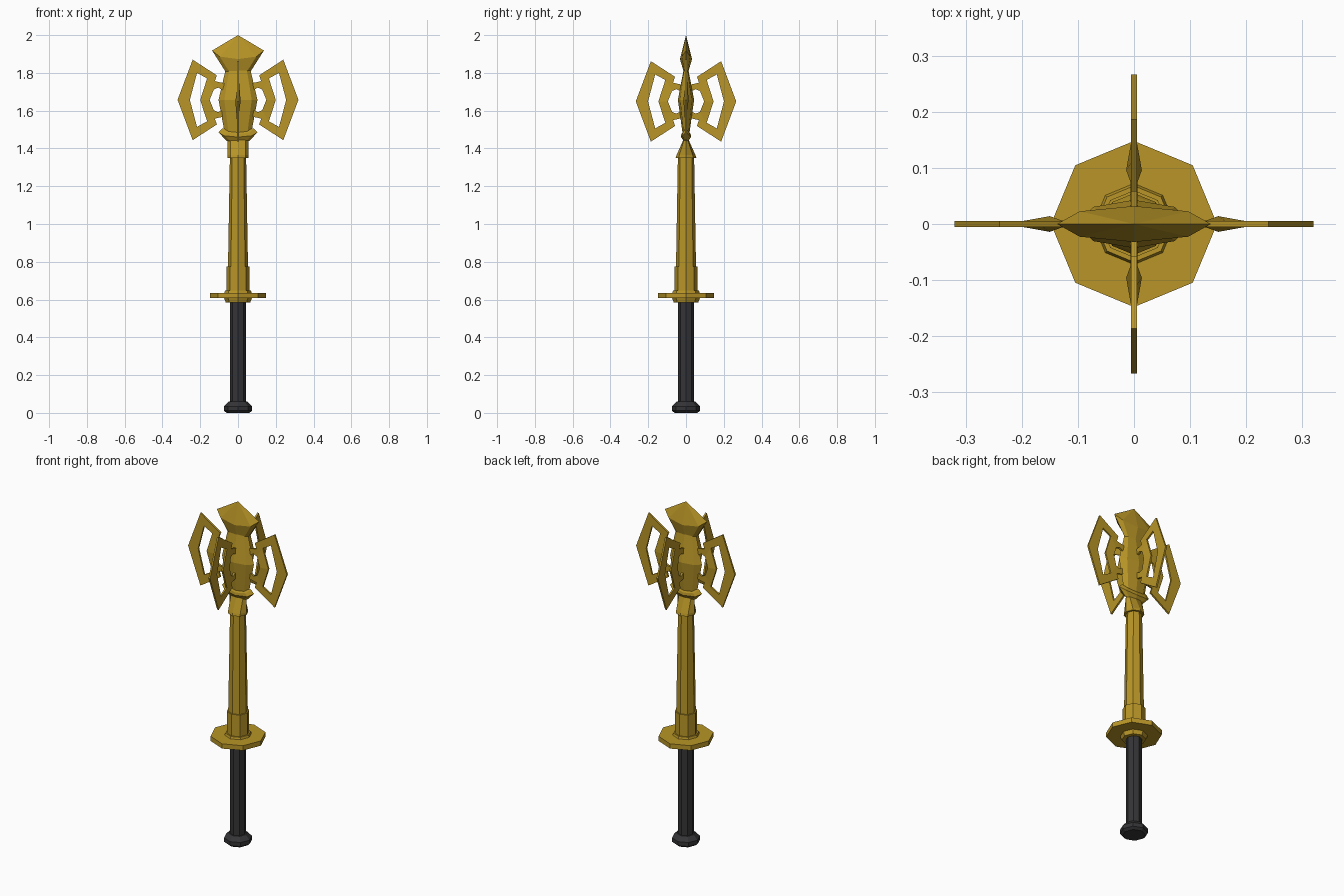
import bpy, bmesh
from math import sin, cos, pi
from mathutils import Matrix

if "Cube" in bpy.data.objects:
    bpy.data.objects.remove(bpy.data.objects["Cube"])


def material(name, rgb):
    m = bpy.data.materials.new(name)
    m.diffuse_color = (*rgb, 1)
    m.use_nodes = True
    m.node_tree.nodes["Principled BSDF"].inputs["Base Color"].default_value = m.diffuse_color
    return m


GOLD = material("gold", (0.48, 0.30, 0.02))
DARK = material("dark_grip", (0.035, 0.035, 0.038))


def finish(name, bm, mat):
    bmesh.ops.remove_doubles(bm, verts=bm.verts, dist=1e-5)
    bmesh.ops.recalc_face_normals(bm, faces=bm.faces)
    me = bpy.data.meshes.new(name)
    bm.to_mesh(me)
    bm.free()
    me.materials.append(mat)
    ob = bpy.data.objects.new(name, me)
    bpy.context.collection.objects.link(ob)
    return ob


def loft(name, rings, mat=GOLD, n=8):
    """Stack of octagons: (rx, ry, z, dip), dip lowers the front and back."""
    bm = bmesh.new()
    loops = []
    for rx, ry, z, dip in rings:
        loops.append([bm.verts.new((rx * cos(2 * pi * i / n), ry * sin(2 * pi * i / n),
                                    z - dip * abs(sin(2 * pi * i / n)))) for i in range(n)])
    for a, b in zip(loops, loops[1:]):
        for i in range(n):
            j = (i + 1) % n
            bm.faces.new((a[i], a[j], b[j], b[i]))
    bm.faces.new(loops[0][::-1])
    if rings[-1][0] > 0.001:
        bm.faces.new(loops[-1])
    return finish(name, bm, mat)


def turned(name, profile, mat=GOLD):
    return loft(name, [(r, r, z, 0) for r, z in profile], mat)


def band(name, half, angle, shift, dz):
    """Flat C-shaped plate from (outer x, z, inner x, z, half thickness), mirrored in z."""
    pairs = half + [(a, -b, c, -d, t) for a, b, c, d, t in half[-2::-1]]
    bm = bmesh.new()
    secs = []
    for ox, oz, ix, iz, t in pairs:
        secs.append([bm.verts.new((x - shift, y, z + 1.657 + dz))
                     for x, y, z in ((ox, -0.005, oz), (ox, 0.005, oz), (ix, t, iz), (ix, -t, iz))])
    for a, b in zip(secs, secs[1:]):
        for i in range(4):
            j = (i + 1) % 4
            bm.faces.new((a[i], a[j], b[j], b[i]))
    bm.faces.new(secs[0])
    bm.faces.new(secs[-1][::-1])
    bm.transform(Matrix.Rotation(angle, 4, 'Z'))
    return finish(name, bm, GOLD)


# handle
turned("pommel", [(0.06, 0), (0.075, 0.012), (0.075, 0.035), (0.05, 0.06)], DARK)
turned("grip", [(0.043, 0.05), (0.043, 0.6)], DARK)

# guard and shaft
turned("guard_collar_lower", [(0.065, 0.585), (0.075, 0.612)])
turned("guard", [(0.148, 0.608), (0.148, 0.636)])
turned("guard_collar_upper", [(0.073, 0.634), (0.068, 0.648)])
turned("shaft_collar", [(0.06, 0.64), (0.06, 0.775)])
turned("shaft", [(0.053, 0.77), (0.043, 1.355)])

# head core
loft("neck_wedge", [(0.055, 0.055, 1.35, 0), (0.055, 0.05, 1.365, 0), (0.055, 0.012, 1.45, 0)])
loft("head_flare", [(0.06, 0.012, 1.44, 0), (0.103, 0.027, 1.485, 0.025), (0.085, 0.025, 1.505, 0.03),
                    (0.06, 0.015, 1.51, 0.02)])
loft("head_body", [(0.07, 0.018, 1.48, 0), (0.103, 0.043, 1.657, 0), (0.065, 0.012, 1.82, 0)])
loft("spear_tip", [(0.065, 0.012, 1.805, 0), (0.137, 0.032, 1.918, 0.045), (0, 0, 2.0, 0)])

# four wings, each an outer frame and an inner ring
FRAME = [(0.112, 0.13, 0.125, 0.092, 0.005), (0.24, 0.213, 0.217, 0.143, 0.005),
         (0.32, 0, 0.255, 0, 0.005)]
RING = [(0.06, 0.085, 0.06, 0.04, 0.006), (0.118, 0.098, 0.105, 0.065, 0.006),
        (0.163, 0.115, 0.128, 0.055, 0.006), (0.2, 0, 0.15, 0, 0.014)]
for k, side in enumerate(("right", "back", "left", "front")):
    shift, dz = (0.054, -0.008) if k % 2 else (0, 0)
    band(side + "_wing_frame", FRAME, k * pi / 2, shift, dz)
    band(side + "_wing_ring", RING, k * pi / 2, shift, dz)
